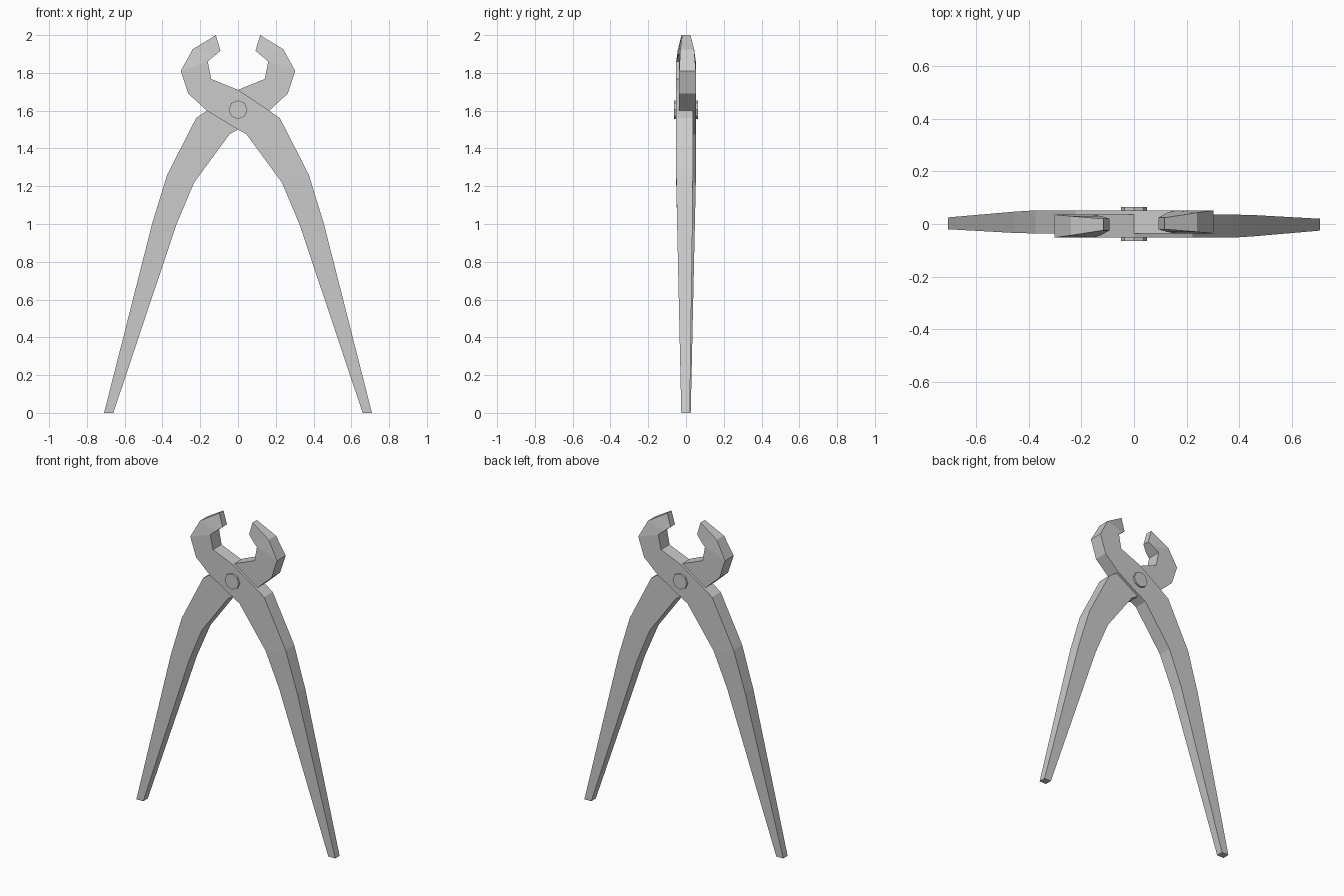
import bpy, bmesh, math

if "Cube" in bpy.data.objects:
    bpy.data.objects.remove(bpy.data.objects["Cube"])


def strip_solid(name, sections):
    """Closed solid through sections of (x1, z1, x2, z2, y_front, y_back)."""
    bm = bmesh.new()
    rings = []
    for x1, z1, x2, z2, yf, yb in sections:
        corners = [(x1, yf, z1), (x1, yb, z1), (x2, yb, z2), (x2, yf, z2)]
        rings.append([bm.verts.new(c) for c in corners])
    for a, b in zip(rings, rings[1:]):
        for i in range(4):
            j = (i + 1) % 4
            bm.faces.new((a[i], a[j], b[j], b[i]))
    bm.faces.new(rings[0])
    bm.faces.new(rings[-1])
    bmesh.ops.recalc_face_normals(bm, faces=bm.faces)
    mesh = bpy.data.meshes.new(name)
    bm.to_mesh(mesh)
    bm.free()
    obj = bpy.data.objects.new(name, mesh)
    bpy.context.collection.objects.link(obj)
    return obj


F, B = -0.052, 0.036   # front and back of the full-thickness parts

# Front half: left jaw, joint, then right handle
half = strip_solid("front_half", [
    (-0.093, 1.917, -0.117, 2.0, -0.024, 0.02),
    (-0.126, 1.889, -0.24, 1.925, -0.043, 0.03),
    (-0.16, 1.86, -0.303, 1.81, F, B),
    (-0.142, 1.768, -0.263, 1.69, F, B),
    (0.0, 1.71, -0.165, 1.6, F, B),
    (0.165, 1.6, 0.0, 1.5, F, B),
    (0.222, 1.56, 0.045, 1.475, F, B),
    (0.375, 1.26, 0.232, 1.22, F, B),
    (0.455, 1.0, 0.325, 1.0, -0.047, 0.034),
    (0.709, 0.0, 0.66, 0.0, -0.025, 0.02),
])

# Recess behind the joint, where the other half crosses
cutter = strip_solid("joint_recess", [
    (0.033, 1.732, -0.198, 1.578, 0.0, 0.1),
    (0.198, 1.62, -0.033, 1.48, 0.0, 0.1),
])
cutter.hide_render = True
bpy.context.view_layer.objects.active = half
half.select_set(True)
mod = half.modifiers.new("recess", 'BOOLEAN')
mod.operation = 'DIFFERENCE'
mod.solver = 'EXACT'
mod.object = cutter
bpy.ops.object.modifier_apply(modifier=mod.name)
bpy.data.objects.remove(cutter)

# Back half: same part turned half way round
back = half.copy()
back.name = "back_half"
back.rotation_euler.z = math.pi
bpy.context.collection.objects.link(back)

# Pivot rivet
bpy.ops.mesh.primitive_cylinder_add(vertices=8, radius=0.05, depth=0.128,
                                    location=(0, 0, 1.605),
                                    rotation=(math.pi / 2, 0, 0))
bpy.context.object.name = "pivot_rivet"
